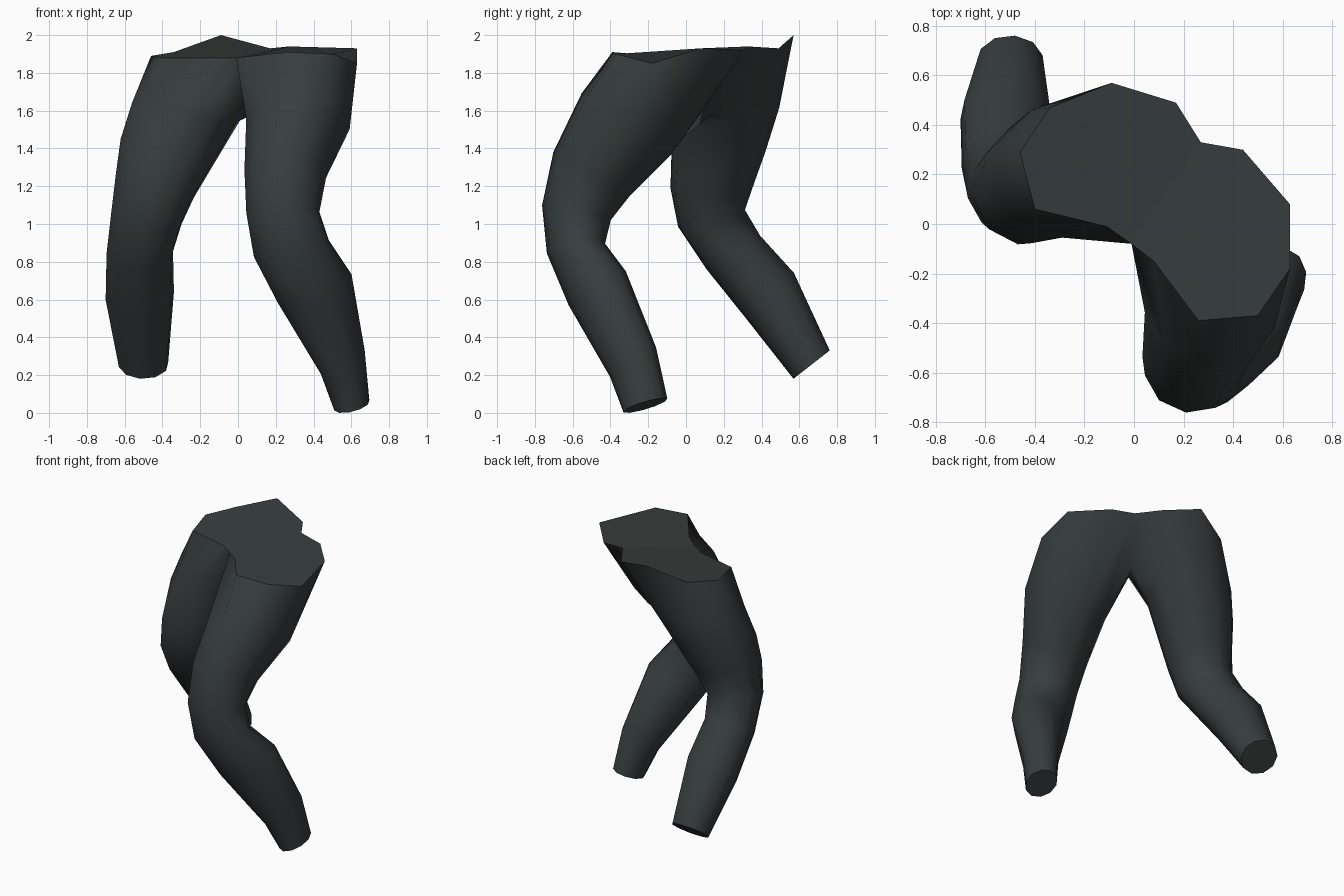
import bpy, bmesh, math
from mathutils import Vector

mat = bpy.data.materials.new("dark slate cloth")
mat.diffuse_color = (0.038, 0.048, 0.047, 1)

bm = bmesh.new()
V = lambda p: bm.verts.new(p)

# Shared seam between the legs: waist front, waist back and crotch
front, back = V((-0.01, -0.08, 1.88)), V((0.27, 0.33, 1.94))
crotch_f, crotch_b = V((0.08, 0.04, 1.66)), V((0.18, 0.19, 1.62))

# Outer waist points, counter-clockwise seen from above
waist_a = [V(p) for p in [(0.08, -0.15, 1.89), (0.26, -0.39, 1.91), (0.50, -0.37, 1.90),
                          (0.63, -0.18, 1.85), (0.63, 0.08, 1.93), (0.44, 0.30, 1.92)]]
waist_b = [V(p) for p in [(0.17, 0.49, 1.93), (-0.09, 0.57, 2.0), (-0.34, 0.47, 1.91),
                          (-0.46, 0.29, 1.89), (-0.40, 0.06, 1.88), (-0.11, -0.01, 1.88)]]

# Leg rings: left x, right x, side tilt, front y, front z, back y, back z
leg_a = [(0.045, 0.59, 0.0, -0.55, 1.69, -0.08, 1.37),
         (0.035, 0.465, 0.0, -0.70, 1.38, -0.30, 1.15),
         (0.045, 0.43, 0.01, -0.76, 1.10, -0.40, 1.02),
         (0.085, 0.48, 0.04, -0.735, 0.85, -0.43, 0.89),
         (0.21, 0.60, 0.06, -0.62, 0.58, -0.32, 0.74),
         (0.44, 0.67, 0.05, -0.40, 0.20, -0.16, 0.34),
         (0.51, 0.695, 0.02, -0.33, 0.015, -0.10, 0.08)]
leg_b = [(-0.56, 0.01, -0.05, -0.05, 1.57, 0.49, 1.62),
         (-0.62, -0.14, -0.08, -0.075, 1.35, 0.42, 1.40),
         (-0.645, -0.235, -0.07, -0.08, 1.18, 0.36, 1.23),
         (-0.67, -0.30, -0.04, -0.04, 0.98, 0.31, 1.08),
         (-0.695, -0.345, -0.01, 0.11, 0.76, 0.39, 0.94),
         (-0.70, -0.34, 0.0, 0.32, 0.50, 0.57, 0.74),
         (-0.63, -0.37, 0.0, 0.57, 0.185, 0.76, 0.33)]


def build_leg(top, rings, start):
    """Bridge a top loop down through tilted oval rings and cap the ankle."""
    n = len(top)
    loop = top
    for lx, rx, tilt, fy, fz, by, bz in rings:
        c = Vector(((lx + rx) / 2, (fy + by) / 2, (fz + bz) / 2))
        side = Vector(((rx - lx) / 2, 0, tilt))
        depth = Vector((0, (by - fy) / 2, (bz - fz) / 2))
        new = []
        for i in range(n):
            a = math.radians(start) + math.tau * i / n
            new.append(V(c + (side * math.cos(a) + depth * math.sin(a)) * 1.02))
        for i in range(n):
            j = (i + 1) % n
            bm.faces.new((loop[i], new[i], new[j], loop[j])).smooth = True
        loop = new
    bm.faces.new(list(reversed(loop)))


# Two legs sharing the crotch seam
build_leg([front] + waist_a + [back, crotch_b, crotch_f], leg_a, 190)
build_leg([back] + waist_b + [front, crotch_f, crotch_b], leg_b, 10)

# Waist cap in two halves
bm.faces.new([front] + waist_a + [back])
bm.faces.new([back] + waist_b + [front])

# Rest the lowest ankle on the ground
low = min(v.co.z for v in bm.verts)
for v in bm.verts:
    if v.co.z < 0.3:
        v.co.z -= low * (1 - max(v.co.z, 0) / 0.3)
bmesh.ops.recalc_face_normals(bm, faces=bm.faces)

me = bpy.data.meshes.new("trousers")
bm.to_mesh(me)
bm.free()
me.materials.append(mat)
obj = bpy.data.objects.new("trousers", me)
bpy.context.collection.objects.link(obj)
